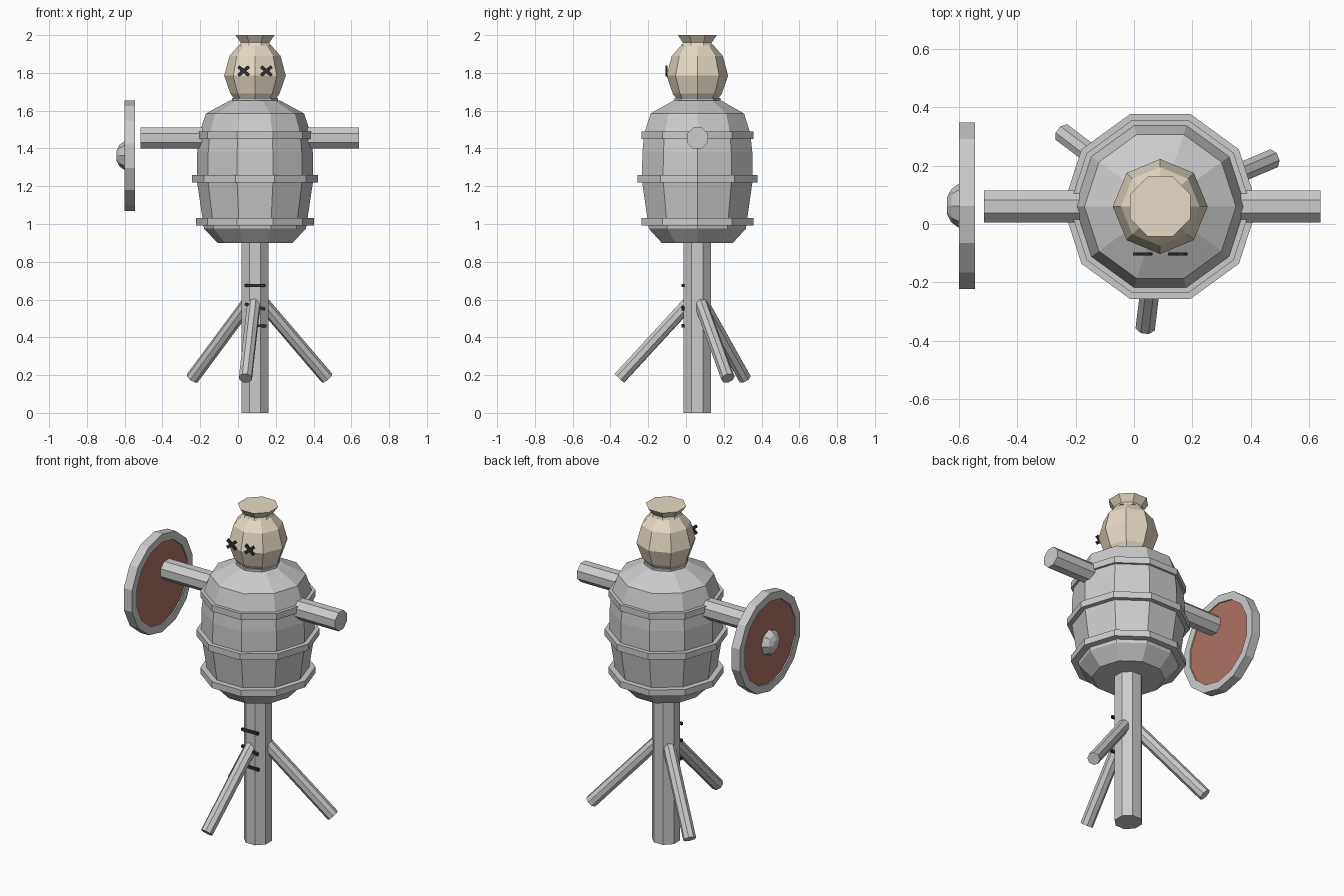
import bpy, bmesh
from math import pi, sin, cos, radians
from mathutils import Matrix, Vector

if "Cube" in bpy.data.objects:
    bpy.data.objects.remove(bpy.data.objects["Cube"])

CX, CY = 0.09, 0.06


def material(name, rgb):
    m = bpy.data.materials.new(name)
    m.diffuse_color = (*rgb, 1)
    m.use_nodes = True
    m.node_tree.nodes["Principled BSDF"].inputs["Base Color"].default_value = m.diffuse_color
    return m


SACK = material("sackcloth", (0.80, 0.70, 0.56))
RED = material("painted_red", (0.42, 0.17, 0.13))
DARK = material("dark_thread", (0.03, 0.03, 0.03))


def finish(name, bm, matrix, mat=None):
    bmesh.ops.recalc_face_normals(bm, faces=bm.faces)
    me = bpy.data.meshes.new(name)
    bm.to_mesh(me)
    bm.free()
    ob = bpy.data.objects.new(name, me)
    ob.matrix_world = matrix
    bpy.context.collection.objects.link(ob)
    if mat:
        me.materials.append(mat)
    return ob


def lathe(name, profile, sides, matrix, ring=False, half=False, mat=None):
    """Spin (radius, z) points; ring=True closes the profile, otherwise ends are capped."""
    bm = bmesh.new()
    off = pi / sides if half else 0
    loops = [[bm.verts.new((r * cos(off + 2 * pi * i / sides),
                            r * sin(off + 2 * pi * i / sides), z))
              for i in range(sides)] for r, z in profile]
    pairs = list(zip(loops, loops[1:]))
    if ring:
        pairs.append((loops[-1], loops[0]))
    else:
        bm.faces.new(loops[0])
        bm.faces.new(loops[-1])
    for a, b in pairs:
        for i in range(sides):
            j = (i + 1) % sides
            bm.faces.new((a[i], a[j], b[j], b[i]))
    return finish(name, bm, matrix, mat)


def rod(name, start, end, r, sides=8):
    a, b = Vector(start), Vector(end)
    rot = (b - a).to_track_quat('Z', 'Y').to_matrix().to_4x4()
    lathe(name, [(r, 0), (r, (b - a).length)], sides,
          Matrix.Translation(a) @ rot, half=True)


def bar(name, centre, size, tilt):
    bm = bmesh.new()
    bmesh.ops.create_cube(bm, size=1)
    bmesh.ops.scale(bm, vec=size, verts=bm.verts)
    finish(name, bm, Matrix.Translation(centre) @ Matrix.Rotation(radians(tilt), 4, 'Y'), DARK)


def hoop(name, r_in, r_out, z0, z1, sides, matrix, mat=None):
    lathe(name, [(r_in, z0), (r_out, z0), (r_out, z1), (r_in, z1)], sides, matrix, ring=True, mat=mat)


AXIS = Matrix.Translation((CX, CY, 0))

# post and three slanted braces
lathe("post", [(0.078, 0), (0.078, 0.95)], 8, AXIS, half=True)
for i, deg in enumerate((23, 143, 263)):
    d = Vector((cos(radians(deg)), sin(radians(deg)), 0))
    c = Vector((CX, CY, 0))
    rod(f"brace_{i + 1}", c + d * 0.04 + Vector((0, 0, 0.588)),
        c + d * 0.415 + Vector((0, 0, 0.184)), 0.036)

# scratches on the post
for i, (x, z, tilt) in enumerate(((0.09, 0.675, 0), (0.09, 0.563, 14), (0.095, 0.462, 2))):
    bar(f"post_scratch_{i + 1}", (x, -0.016, z), (0.11, 0.014, 0.015), tilt)

# barrel body and hoops
lathe("barrel", [(0.198, 0.90), (0.27, 0.975), (0.308, 1.23), (0.306, 1.38),
                 (0.295, 1.48), (0.26, 1.585), (0.13, 1.655)], 10, AXIS)
for name, r, z in (("lower", 0.312, 1.012), ("middle", 0.334, 1.24), ("upper", 0.312, 1.47)):
    hoop(f"{name}_hoop", 0.25, r, z - 0.019, z + 0.019, 10, AXIS)

# crossbar arms
rod("arm_crossbar", (-0.515, CY, 1.455), (0.64, CY, 1.455), 0.06)

# sack head with tied top
lathe("head", [(0.11, 1.64), (0.11, 1.663), (0.13, 1.69), (0.163, 1.785),
               (0.135, 1.89), (0.082, 1.95)], 8, AXIS, mat=SACK)
lathe("head_knot", [(0.088, 1.945), (0.082, 1.96), (0.112, 2.0)], 8, AXIS, half=True, mat=SACK)
lathe("neck_tie", [(0.122, 1.65), (0.122, 1.667)], 8, AXIS)

# stitched cross eyes
for side in (-1, 1):
    for tilt in (-40, 40):
        bar(f"eye_stitch_{'l' if side < 0 else 'r'}_{'a' if tilt < 0 else 'b'}",
            (CX + side * 0.06, -0.103, 1.81), (0.073, 0.009, 0.018), tilt)

# round shield facing -x
SHIELD = Matrix.Translation((0, 0.0625, 1.362)) @ Matrix.Rotation(-pi / 2, 4, 'Y')
hoop("shield_rim", 0.245, 0.2925, 0.545, 0.60, 14, SHIELD)
lathe("shield_panel", [(0.25, 0.552), (0.25, 0.593)], 14, SHIELD, mat=RED)
lathe("shield_boss", [(0.074, 0.585), (0.074, 0.604), (0.057, 0.627), (0.028, 0.642)],
      8, SHIELD)
